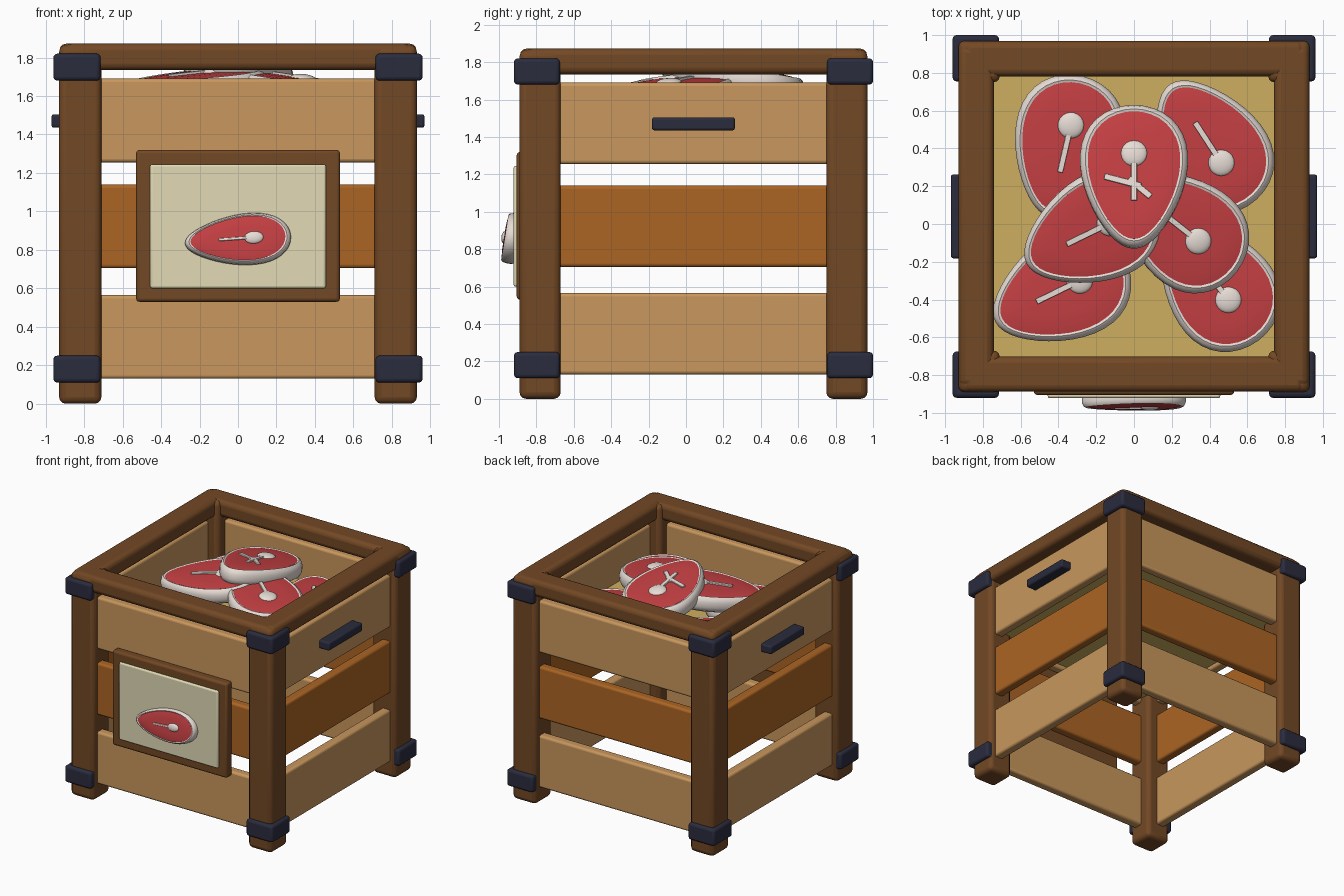
import bpy, bmesh
from math import sin, cos, pi, radians
from mathutils import Matrix, Vector, Euler

if "Cube" in bpy.data.objects:
    bpy.data.objects.remove(bpy.data.objects["Cube"])

CY = 0.04  # crate centre in y (the sign sticks out in front)


def material(name, rgb):
    m = bpy.data.materials.new(name)
    m.diffuse_color = (*rgb, 1)
    m.use_nodes = True
    m.node_tree.nodes["Principled BSDF"].inputs["Base Color"].default_value = m.diffuse_color
    return m


BROWN = material("dark_wood", (0.17, 0.065, 0.018))
LIGHT = material("light_wood", (0.58, 0.31, 0.11))
ORANGE = material("orange_wood", (0.41, 0.13, 0.018))
NAVY = material("dark_metal", (0.023, 0.025, 0.048))
CREAM = material("cream", (0.76, 0.70, 0.46))
STRAW = material("straw", (0.61, 0.43, 0.115))
RED = material("meat_red", (0.55, 0.05, 0.055))
FAT = material("fat_white", (0.80, 0.72, 0.67))


def finish(name, bm, mat, matrix=Matrix(), bevel=0, segments=3):
    bm.transform(matrix)
    bmesh.ops.recalc_face_normals(bm, faces=bm.faces)
    me = bpy.data.meshes.new(name)
    bm.to_mesh(me)
    bm.free()
    me.materials.append(mat)
    ob = bpy.data.objects.new(name, me)
    bpy.context.collection.objects.link(ob)
    if bevel:
        mod = ob.modifiers.new("bevel", 'BEVEL')
        mod.width, mod.segments = bevel, segments
    bpy.ops.object.select_all(action='DESELECT')
    ob.select_set(True)
    bpy.context.view_layer.objects.active = ob
    bpy.ops.object.shade_smooth_by_angle(angle=radians(40))
    return ob


def box(name, lo, hi, mat, bevel=0.0, matrix=Matrix()):
    lo, hi = Vector(lo), Vector(hi)
    bm = bmesh.new()
    bmesh.ops.create_cube(bm, size=1)
    bm.transform(Matrix.Translation((lo + hi) / 2) @ Matrix.Diagonal((*(hi - lo), 1)))
    return finish(name, bm, mat, matrix, bevel)


def egg_solid(name, rings, mat, matrix):
    """Egg-shaped loops, each (inset, z), bridged and capped."""
    bm = bmesh.new()
    n, loops = 40, []
    for inset, z in rings:
        kx, ky = 1 - inset / 0.28, 1 - inset / 0.383
        loop = []
        for i in range(n):
            t = 2 * pi * i / n
            x = 0.277 * sin(t) * (1 + 0.27 * cos(t))
            loop.append(bm.verts.new((x * kx, 0.383 * cos(t) * ky, z)))
        loops.append(loop)
    for a, b in zip(loops, loops[1:]):
        for i in range(n):
            j = (i + 1) % n
            bm.faces.new((a[i], a[j], b[j], b[i]))
    bm.faces.new(loops[0])
    bm.faces.new(loops[-1])
    finish(name, bm, mat, matrix)


def steak(name, matrix):
    egg_solid(name + "_fat", [(0.04, 0), (0.01, 0.02), (0, 0.05), (0, 0.09),
                              (0.012, 0.12), (0.028, 0.13), (0.05, 0.12)], FAT, matrix)
    egg_solid(name + "_meat", [(0.04, 0.06), (0.04, 0.125), (0.08, 0.132),
                               (0.16, 0.136)], RED, matrix)
    bm = bmesh.new()
    bmesh.ops.create_uvsphere(bm, u_segments=20, v_segments=12, radius=0.07)
    bm.transform(Matrix.Translation((0, 0.115, 0.133)) @ Matrix.Diagonal((1, 1, 0.35, 1)))
    finish(name + "_bone_knob", bm, FAT, matrix)
    box(name + "_bone", (-0.015, -0.14, 0.11), (0.015, 0.09, 0.148), FAT, 0.004, matrix)


# Corner posts and metal corner brackets
for sx, nx in ((-1, "left"), (1, "right")):
    for sy, ny in ((-1, "front"), (1, "back")):
        def corner(name, inner, outer, z0, z1, mat, bevel):
            xs = sorted((sx * inner, sx * outer))
            ys = sorted((CY + sy * inner, CY + sy * outer))
            box(f"{ny}_{nx}_{name}", (xs[0], ys[0], z0), (xs[1], ys[1], z1), mat, bevel)
        corner("post", 0.71, 0.93, 0, 1.865, BROWN, 0.035)
        corner("lower_bracket", 0.715, 0.96, 0.11, 0.25, NAVY, 0.02)
        corner("upper_bracket", 0.715, 0.96, 1.68, 1.82, NAVY, 0.02)

# Slats and top rail, repeated on the four sides
for k, side in enumerate(("front", "right", "back", "left")):
    M = Matrix.Translation((0, CY, 0)) @ Matrix.Rotation(k * pi / 2, 4, 'Z')
    for nm, z0, z1, mat in (("lower", 0.13, 0.565, LIGHT), ("middle", 0.705, 1.14, ORANGE),
                            ("upper", 1.255, 1.69, LIGHT)):
        box(f"{side}_{nm}_slat", (-0.76, -0.88, z0), (0.76, -0.80, z1), mat, 0.018, M)
    box(f"{side}_top_rail", (-0.90, -0.928, 1.735), (0.90, -0.742, 1.872), BROWN, 0.035, M)
    if k % 2:
        box(f"{side}_handle", (-0.222, -0.97, 1.435), (0.222, -0.86, 1.505), NAVY, 0.014, M)

# Straw bed inside the crate
box("straw_bed", (-0.81, CY - 0.81, 1.29), (0.81, CY + 0.81, 1.38), STRAW)

# Sign on the front
box("sign_frame", (-0.53, -0.905, 0.53), (0.53, -0.83, 1.32), BROWN, 0.018)
box("sign_panel", (-0.457, -0.922, 0.60), (0.457, -0.87, 1.245), CREAM, 0.012)
face_front = Matrix(((0, 1, 0, 0), (0, 0, -1, 0), (-1, 0, 0, 0), (0, 0, 0, 1)))
steak("sign_steak", Matrix.Translation((0, -0.885, 0.845)) @ Matrix.Rotation(radians(-9), 4, 'X')
      @ Matrix.Rotation(radians(-4), 4, 'Y') @ face_front @ Matrix.Diagonal((0.47, 0.72, 0.66, 1)))


# Pile of steaks: x, y, top height, turn, tilt x, tilt y
PILE = (("back_left", -0.36, 0.41, 1.52, -13, 0, 0),
        ("back_right", 0.40, 0.42, 1.52, -147, 0, 0),
        ("front_left", -0.39, -0.35, 1.52, -64, 0, 0),
        ("front_right", 0.43, -0.31, 1.52, -143, 0, 0),
        ("middle_left", -0.23, -0.045, 1.71, -64, 5, -4),
        ("middle_right", 0.25, -0.02, 1.70, -128, 3, 6),
        ("top", 0.0, 0.26, 1.775, 0, -10, 0))
for nm, x, y, top, turn, tx, ty in PILE:
    M = (Matrix.Translation((x, y, top))
         @ Euler((radians(tx), radians(ty), 0)).to_matrix().to_4x4()
         @ Matrix.Rotation(radians(turn), 4, 'Z') @ Matrix.Translation((0, 0, -0.13)))
    steak(nm + "_steak", M)

# Crossed bone slivers on the top steak
for i, (cx, cy, ang, half) in enumerate(((-0.06, -0.035, -15, 0.1), (0.03, -0.07, -40, 0.075))):
    S = M @ Matrix.Translation((cx, cy, 0)) @ Matrix.Rotation(radians(ang), 4, 'Z')
    box(f"top_steak_sliver_{i + 1}", (-half, -0.016, 0.11), (half, 0.016, 0.146), FAT, 0.004, S)
